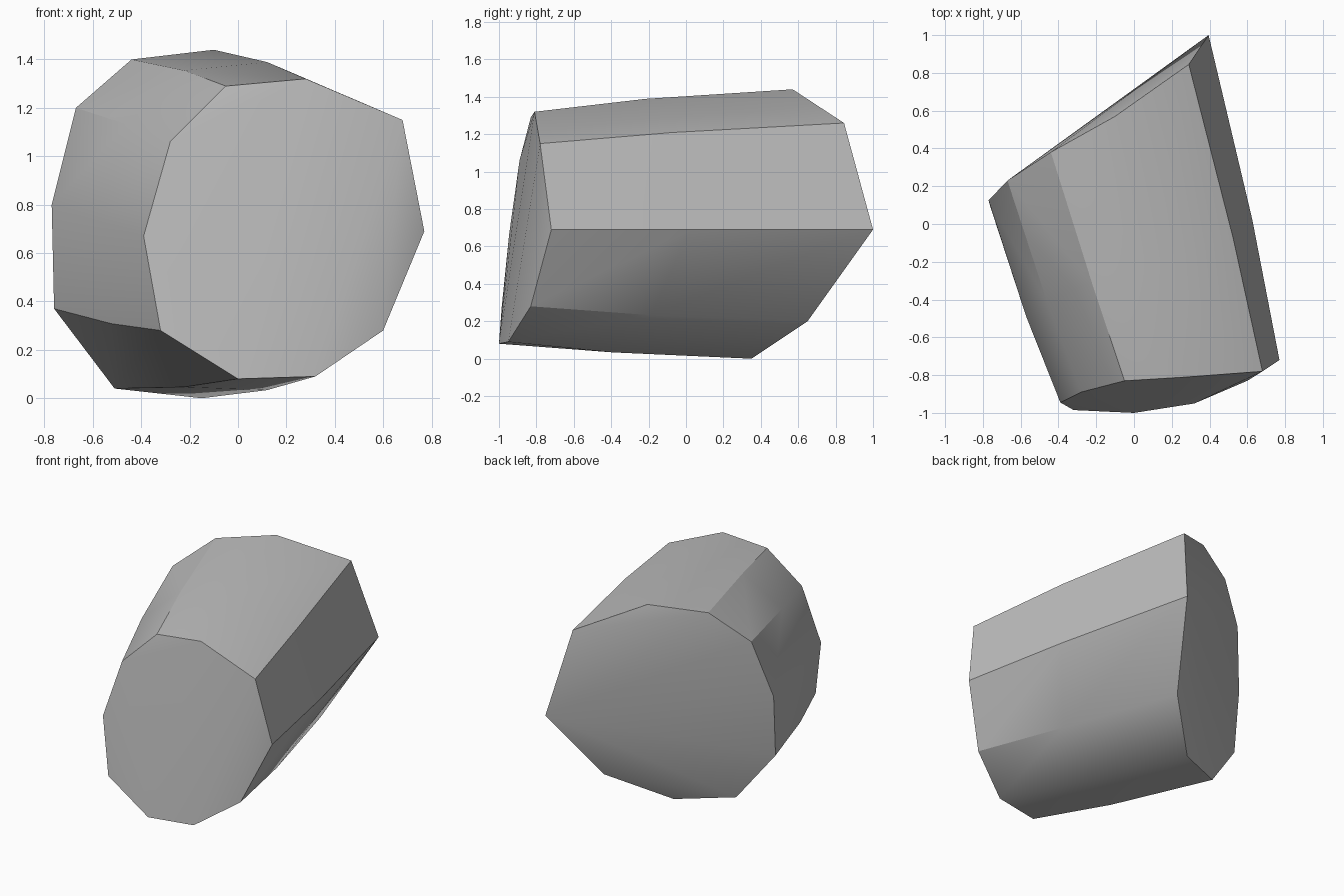
import bpy
import bmesh
import math
from mathutils import Vector

# Remove the default object
default_object = bpy.data.objects.get("Cube")
if default_object:
    bpy.data.objects.remove(default_object, do_unlink=True)


def make_material(name, colour):
    material = bpy.data.materials.new(name)
    material.use_nodes = True
    material.diffuse_color = colour
    shader = material.node_tree.nodes["Principled BSDF"]
    shader.inputs["Base Color"].default_value = colour
    return material


def ring_centre(ring):
    return sum(ring, Vector()) / len(ring)


def swollen_ring(start, end, blend, swell):
    """Blend two end rings, then push the result away from its own axis."""
    blended = [a.lerp(b, blend) for a, b in zip(start, end)]
    centre = ring_centre(blended)
    axis = (ring_centre(end) - ring_centre(start)).normalized()
    ring = []
    for point in blended:
        outward = point - centre
        outward -= axis * outward.dot(axis)
        ring.append(point + outward.normalized() * swell)
    return ring


# Front end outline, clockwise from the upper left
front_ring = [Vector(p) for p in (
    (-.05, -.83, 1.29), (.28, -.81, 1.32), (.68, -.78, 1.15),
    (.77, -.72, .69), (.6, -.83, .28), (.32, -.95, .09),
    (0, -1, .08), (-.32, -.985, .28), (-.39, -.945, .67),
    (-.28, -.89, 1.06),
)]

# Slanted back end outline, in matching order
back_ring = [Vector(p) for p in (
    (-.44, .38, 1.4), (-.1, .57, 1.44), (.29, .845, 1.26),
    (.395, 1, .69), (.185, .65, .2), (-.15, .35, 0),
    (-.51, .17, .04), (-.76, .09, .37), (-.77, .125, .8),
    (-.67, .23, 1.2),
)]

# Slightly barrelled waist between the two ends
middle_ring = swollen_ring(front_ring, back_ring, .43, .018)

# Wrap the three rings in one faceted stone
mesh = bpy.data.meshes.new("stone_block")
bm = bmesh.new()
for point in front_ring + middle_ring + back_ring:
    bm.verts.new(point)
hull = bmesh.ops.convex_hull(bm, input=bm.verts[:])
loose = {v for v in bm.verts if not v.link_faces}
bmesh.ops.delete(bm, geom=list(loose), context="VERTS")
bmesh.ops.recalc_face_normals(bm, faces=bm.faces[:])
bm.to_mesh(mesh)
bm.free()

stone = bpy.data.objects.new("stone_block", mesh)
bpy.context.collection.objects.link(stone)
mesh.materials.append(make_material("stone_grey", (.5, .5, .5, 1)))

# Soften shallow facets and keep the strong edges crisp
bpy.ops.object.select_all(action="DESELECT")
stone.select_set(True)
bpy.context.view_layer.objects.active = stone
bpy.ops.object.shade_smooth_by_angle(angle=math.radians(30))
